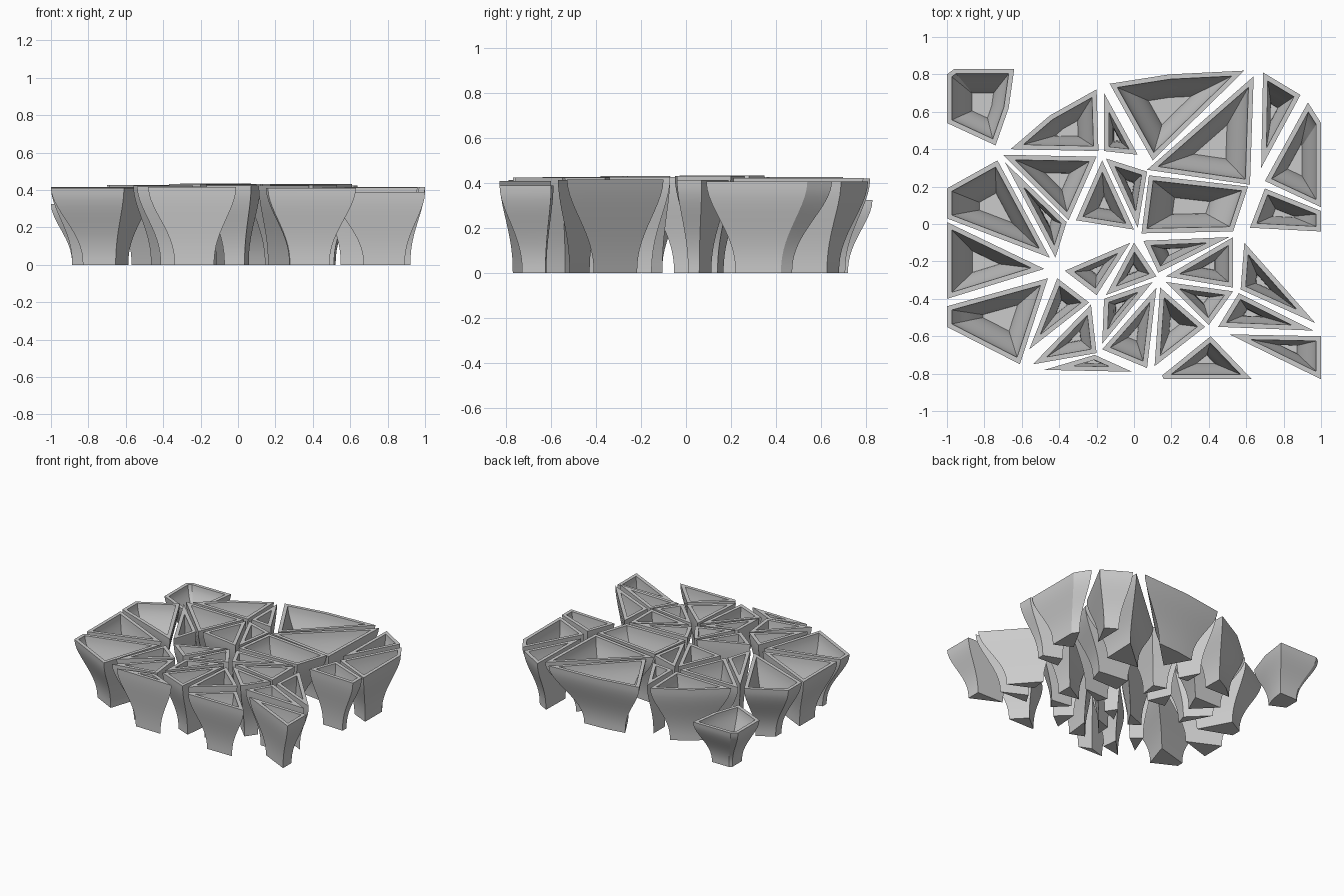
import bpy
import bmesh
from mathutils import Vector

cube = bpy.data.objects.get("Cube")
if cube:
    bpy.data.objects.remove(cube, do_unlink=True)

BASE_SCALE = 0.45   # foot size relative to the rim
LEAN = 0.96         # feet lean slightly towards the middle
WALL = 0.026
FLOOR = 0.06
STEPS = 12

# One stone grey for everything
stone = bpy.data.materials.new("stone_grey")
stone.use_nodes = True
grey = (0.6, 0.6, 0.6, 1.0)
stone.diffuse_color = grey
stone.node_tree.nodes["Principled BSDF"].inputs["Base Color"].default_value = grey


def area(pts):
    return sum(a.cross(b) for a, b in zip(pts, pts[1:] + pts[:1])) / 2


def centroid(pts):
    total = Vector((0, 0))
    for a, b in zip(pts, pts[1:] + pts[:1]):
        total += (a + b) * a.cross(b)
    return total / (6 * area(pts))


def inset(pts):
    """Move every side inwards by the wall thickness, less on slim outlines."""
    perimeter = sum((b - a).length for a, b in zip(pts, pts[1:] + pts[:1]))
    t = min(WALL, 0.6 * 2 * area(pts) / perimeter)
    out = []
    for i, p in enumerate(pts):
        d_in = (p - pts[i - 1]).normalized()
        d_out = (pts[(i + 1) % len(pts)] - p).normalized()
        n_in, n_out = Vector((-d_in.y, d_in.x)), Vector((-d_out.y, d_out.x))
        out.append(p + (n_in + n_out) * t / (1 + n_in.dot(n_out)))
    return out


def section(pts, u):
    """Outline at relative height u, flaring from foot to rim in an S curve."""
    c = centroid(pts) * LEAN
    v = u ** 1.2
    s = BASE_SCALE + (1 - BASE_SCALE) * v * v * (3 - 2 * v)
    return [c + (p - c) * s for p in pts]


def cup(name, outline, height=None):
    """Hollow flared cup with a flat rim, closed foot and inner floor."""
    pts = [Vector(p) for p in outline]
    if area(pts) < 0:
        pts.reverse()
    if height is None:
        height = 0.435 - 0.03 * centroid(pts).length_squared
    bm = bmesh.new()

    def ring(flat, z):
        return [bm.verts.new((p.x, p.y, z)) for p in flat]

    rings = []
    for i in range(STEPS + 1):
        u = i / STEPS
        rings.append(ring(section(pts, u), u * height))
    for i in range(STEPS, -1, -1):
        z = FLOOR + (height - FLOOR) * i / STEPS
        rings.append(ring(inset(section(pts, z / height)), z))
    for low, high in zip(rings, rings[1:]):
        for k in range(len(pts)):
            j = (k + 1) % len(pts)
            bm.faces.new((low[k], low[j], high[j], high[k]))
    bm.faces.new(rings[0][::-1])
    bm.faces.new(rings[-1])
    mesh = bpy.data.meshes.new(name)
    bm.to_mesh(mesh)
    bm.free()
    mesh.materials.append(stone)
    obj = bpy.data.objects.new(name, mesh)
    bpy.context.collection.objects.link(obj)
    cups.append(obj)


def cluster(name, outlines):
    for i, outline in enumerate(outlines, 1):
        cup(f"{name}_cup_{i}", outline)


cups = []

# Lower cups round the edge
cup("back_corner_cup", [(-1, .8), (-.96, .83), (-.64, .83), (-.67, .62),
                        (-.74, .42), (-1, .54)], 0.325)
cup("front_corner_cup", [(.51, -.59), (1, -.6), (1, -.83)], 0.39)
cup("front_edge_cup", [(.41, -.6), (.63, -.83), (.16, -.83), (.15, -.81)], 0.41)
cup("front_sliver_cup", [(-.21, -.7), (-.01, -.79), (-.48, -.78)], 0.415)

# Back row
cluster("back", [
    [(-.2, .72), (-.45, .58), (-.66, .4), (-.19, .39)],
    [(-.16, .7), (-.16, .39), (.02, .37)],
    [(-.13, .75), (.19, .8), (.59, .82), (.1, .34)],
    [(.64, .79), (.62, .21), (.07, .29)],
    [(.69, .81), (.89, .69), (.68, .3)],
    [(.93, .65), (1, .54), (1, .09), (.7, .23)],
    [(.7, .19), (1, .07), (1, -.04), (.62, -.02)],
])

# Side with the large cups
cluster("side", [
    [(-1, .19), (-.73, .34), (-.45, -.18), (-1, .03)],
    [(-.69, .33), (-.36, .01), (-.42, -.18)],
    [(-1, .01), (-.48, -.24), (-1, -.4)],
    [(-1, -.44), (-1, -.55), (-.61, -.75), (-.46, -.29)],
    [(-.41, -.29), (-.24, -.42), (-.56, -.67)],
    [(-.23, -.43), (-.2, -.69), (-.54, -.75)],
])

# Middle cups
cluster("middle", [
    [(-.7, .37), (-.2, .36), (-.35, .02)],
    [(-.17, .34), (-.31, .02), (0, -.03)],
    [(-.15, .35), (.07, .28), (.02, -.02)],
    [(.08, .26), (.61, .2), (.53, -.04), (.04, -.05)],
    [(.05, -.09), (.51, -.07), (.13, -.26)],
    [(.53, -.07), (.53, -.34), (.17, -.28)],
    [(0, -.1), (.12, -.28), (-.15, -.38)],
    [(-.02, -.1), (-.37, -.25), (-.2, -.38)],
])

# Front row
cluster("front", [
    [(.1, -.31), (-.16, -.4), (-.17, -.64)],
    [(.12, -.34), (.07, -.77), (-.17, -.67)],
    [(.14, -.34), (.38, -.55), (.11, -.76)],
    [(.17, -.31), (.53, -.36), (.4, -.54)],
    [(.59, -.1), (.97, -.53), (.57, -.35)],
    [(.56, -.37), (.96, -.57), (.45, -.55)],
])

# Smooth flared walls, sharp rims and corners
bpy.ops.object.select_all(action='DESELECT')
for obj in cups:
    obj.select_set(True)
bpy.context.view_layer.objects.active = cups[0]
bpy.ops.object.shade_smooth_by_angle()
